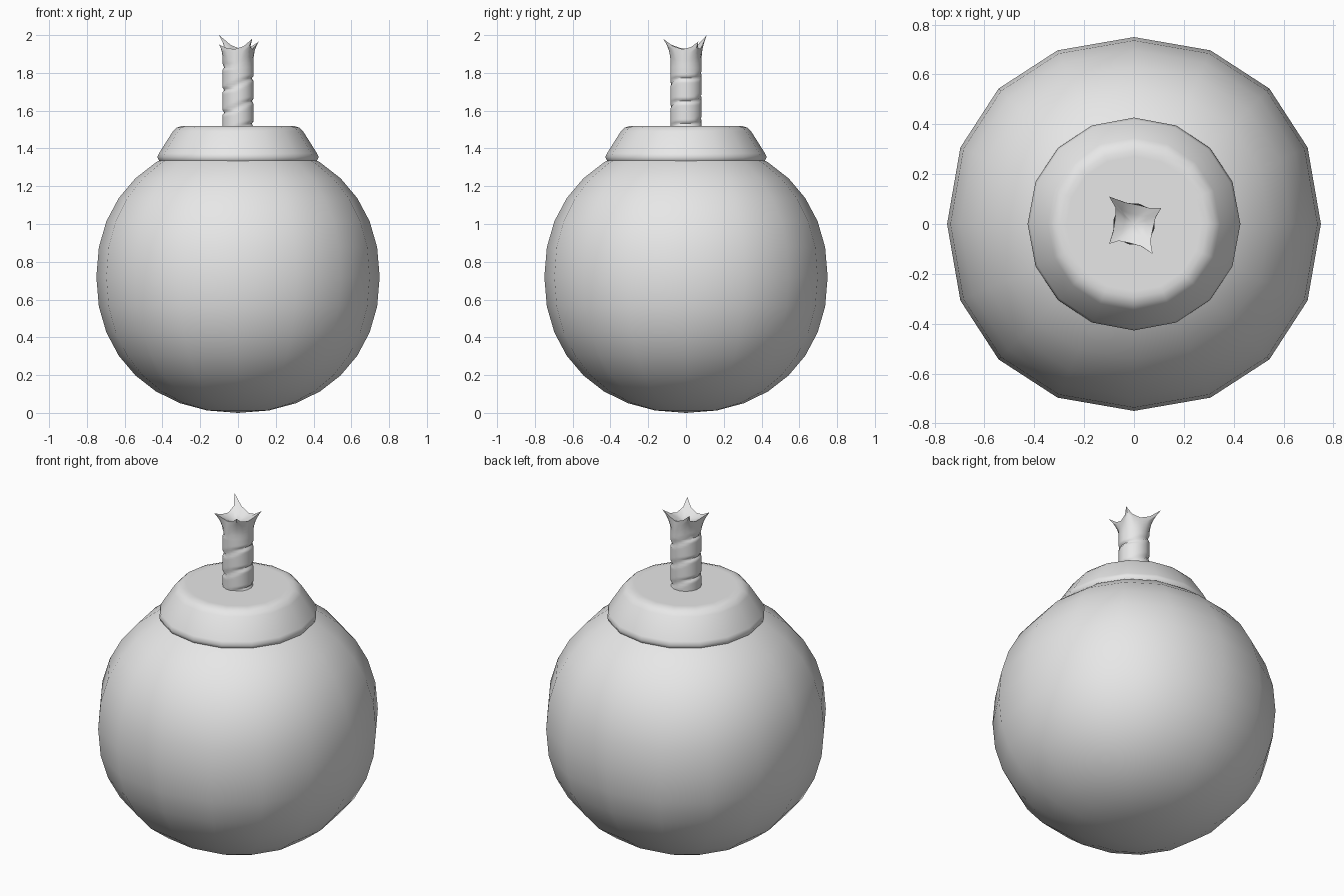
import bpy, math

if "Cube" in bpy.data.objects:
    bpy.data.objects.remove(bpy.data.objects["Cube"])

SEG = 16
grey = bpy.data.materials.new("plain grey")
grey.diffuse_color = (0.8, 0.8, 0.8, 1)
grey.use_nodes = True
grey.node_tree.nodes["Principled BSDF"].inputs["Base Color"].default_value = grey.diffuse_color


def spow(v, e):
    return math.copysign(abs(v) ** e, v)


def skin(name, rings, bottom, top, angle):
    """Join rings of SEG points, closing both ends with a fan to a centre point."""
    verts = [p for r in rings for p in r] + [bottom, top]
    nb, nt = len(verts) - 2, len(verts) - 1
    last = (len(rings) - 1) * SEG
    faces = []
    for i in range(SEG):
        j = (i + 1) % SEG
        for k in range(len(rings) - 1):
            a, b = k * SEG, (k + 1) * SEG
            faces.append((a + i, a + j, b + j, b + i))
        faces.append((j, i, nb))
        faces.append((last + i, last + j, nt))
    me = bpy.data.meshes.new(name)
    me.from_pydata(verts, [], faces)
    me.materials.append(grey)
    ob = bpy.data.objects.new(name, me)
    bpy.context.collection.objects.link(ob)
    bpy.context.view_layer.objects.active = ob
    ob.select_set(True)
    bpy.ops.object.shade_smooth_by_angle(angle=math.radians(angle))
    ob.select_set(False)
    return ob


def round_ring(r, z, e=0.93):
    """Slightly squared circle."""
    return [(r * spow(math.cos(a), e), r * spow(math.sin(a), e), z)
            for a in (math.tau * i / SEG for i in range(SEG))]


# Round body: a slightly squared ball
rings = []
for k in range(1, 16):
    lat = math.radians(-90 + 11.25 * k)
    rings.append(round_ring(0.75 * math.cos(lat) ** 0.93,
                            0.72 + 0.72 * spow(math.sin(lat), 0.93)))
skin("body", rings, (0, 0, 0), (0, 0, 1.44), 60)

# Collar: tapered cap with a rolled lower lip and bevelled top
profile = [(0.36, 1.31), (0.405, 1.32), (0.418, 1.335), (0.427, 1.355),
           (0.418, 1.375), (0.345, 1.49), (0.325, 1.51), (0.295, 1.52), (0.27, 1.52)]
skin("collar", [round_ring(r, z, 0.97) for r, z in profile],
     (0, 0, 1.31), (0, 0, 1.52), 70)

# Fuse: wound column that flares into four uneven points
START = math.radians(31)
PITCH = 0.12
angles = [START + math.tau * i / SEG for i in range(SEG)]
tips = [(0.11, 0.065, 1.965), (-0.1, 0.11, 2.0),
        (-0.1, -0.08, 1.95), (0.075, -0.12, 1.98)]


def drop(a):
    """Winding falls across front and back, and is level on both sides."""
    d = (math.degrees(a) + 45) % 360
    half, rest = divmod(d, 180)
    return 0.06 * (half + 1 - min(max((rest - 90) / 90, 0), 1) * -1)


def fuse_radius(a, z):
    f = ((z - 1.77 - drop(a) + 0.06) / PITCH) % 1
    near = min(f, 1 - f) * PITCH
    return 0.084 - 0.012 * max(0, 1 - near / 0.016) ** 1.5


rings = []
z = 1.50
while z < 1.835:
    rings.append([(fuse_radius(a, z) * math.cos(a), fuse_radius(a, z) * math.sin(a), z)
                  for a in angles])
    z += 0.008

# Rim of the flare: points at the corners, valleys between
weight = [1, 0.3, 0, 0.3]
rim = []
for i, a in enumerate(angles):
    tip = tips[(i // 4 + (1 if i % 4 > 2 else 0)) % 4]
    w = weight[i % 4]
    base = (0.078 * math.cos(a), 0.078 * math.sin(a), 1.925)
    rim.append(tuple(b + (t - b) * w for b, t in zip(base, tip)))
for t in (0.12, 0.3, 0.5, 0.7, 0.85, 1.0):
    rings.append([(0.083 * math.cos(a) * (1 - t * t) + p[0] * t * t,
                   0.083 * math.sin(a) * (1 - t * t) + p[1] * t * t,
                   1.838 * (1 - t) + p[2] * t) for a, p in zip(angles, rim)])
# Hollow inside the flare
rings.append([(p[0] * 0.5, p[1] * 0.5, 1.90 + (p[2] - 1.90) * 0.35) for p in rim])
skin("fuse", rings, (0, 0, 1.50), (0, 0, 1.895), 60)
